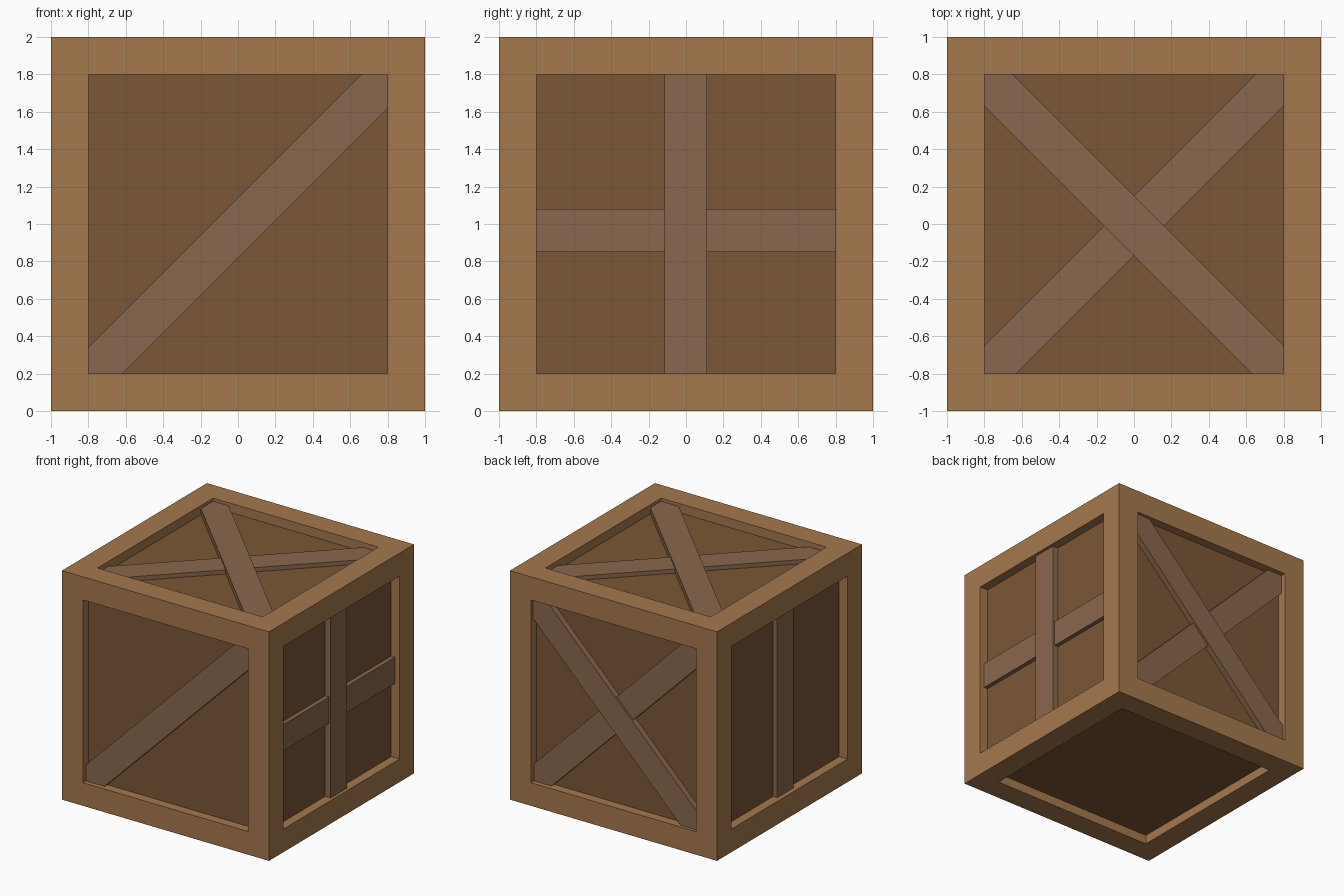
import bpy, bmesh
from mathutils import Matrix, Vector

if "Cube" in bpy.data.objects:
    bpy.data.objects.remove(bpy.data.objects["Cube"])

OPEN = 0.798        # half size of each framed opening
PANEL = 0.92        # distance of the panel surfaces from the crate centre
CENTRE = Vector((0, 0, 1))


def material(name, rgb):
    m = bpy.data.materials.new(name)
    m.diffuse_color = (*rgb, 1)
    m.use_nodes = True
    m.node_tree.nodes["Principled BSDF"].inputs["Base Color"].default_value = m.diffuse_color
    return m


FRAME_MAT = material("frame_wood", (0.376, 0.188, 0.076))
PANEL_MAT = material("panel_wood", (0.198, 0.095, 0.037))
BRACE_MAT = material("brace_wood", (0.254, 0.136, 0.074))


def finish(bm, name, mat):
    bmesh.ops.recalc_face_normals(bm, faces=bm.faces)
    mesh = bpy.data.meshes.new(name)
    bm.to_mesh(mesh)
    bm.free()
    mesh.materials.append(mat)
    ob = bpy.data.objects.new(name, mesh)
    ob.location = CENTRE
    bpy.context.collection.objects.link(ob)
    return ob


# Outer frame: inset every cube face, then turn the openings inwards
bm = bmesh.new()
bmesh.ops.create_cube(bm, size=2)
sides = bm.faces[:]
bmesh.ops.inset_individual(bm, faces=sides, thickness=1 - OPEN, use_even_offset=True)
for f in sides:
    n = f.normal.copy()
    inner = bmesh.ops.extrude_discrete_faces(bm, faces=[f])["faces"][0]
    bmesh.ops.translate(bm, verts=inner.verts, vec=-n * (1 - PANEL + 0.01))
    bmesh.ops.delete(bm, geom=[inner], context='FACES_ONLY')
finish(bm, "frame", FRAME_MAT)

# Recessed panels: one inner box showing through all six openings
bm = bmesh.new()
bmesh.ops.create_cube(bm, size=2 * PANEL)
finish(bm, "panels", PANEL_MAT)

# Face directions: (right, up) as seen from outside
FACES = {
    "front": ((1, 0, 0), (0, 0, 1)),
    "right": ((0, 1, 0), (0, 0, 1)),
    "back": ((-1, 0, 0), (0, 0, 1)),
    "left": ((0, -1, 0), (0, 0, 1)),
    "top": ((1, 0, 0), (0, 1, 0)),
}


def brace(name, face, profile, level):
    """Board with the given outline, rising from the panel to level."""
    u, v = (Vector(a) for a in FACES[face])
    n = u.cross(v)
    bm = bmesh.new()
    f = bm.faces.new([bm.verts.new((a, b, PANEL - 0.01)) for a, b in profile])
    ext = bmesh.ops.extrude_face_region(bm, geom=[f])["geom"]
    top = [g for g in ext if isinstance(g, bmesh.types.BMVert)]
    bmesh.ops.translate(bm, verts=top, vec=(0, 0, level - PANEL + 0.01))
    bm.transform(Matrix((u, v, n)).transposed().to_4x4())
    finish(bm, f"{face}_{name}", BRACE_MAT)


def diagonal(mirror=1, shift=-0.01, w=0.16):
    h = OPEN
    pts = [(-h, -h), (-h + w - shift, -h), (h, h - w + shift),
           (h, h), (h - w - shift, h), (-h, -h + w + shift)]
    return [(mirror * a, b) for a, b in pts]


def rect(u0, u1, v0, v1):
    return [(u0, v0), (u1, v0), (u1, v1), (u0, v1)]


LOW, HIGH = 0.957, 0.973

# Single diagonal on the front
brace("diagonal_brace", "front", diagonal(shift=-0.02), 0.96)

# Crossed diagonals on the top and back
for face in ("top", "back"):
    brace("lower_diagonal_brace", face, diagonal(), LOW)
    brace("upper_diagonal_brace", face, diagonal(-1), HIGH)

# Upright over a crossbar on the right, upright only on the left
upright = rect(-0.114, 0.112, -OPEN, OPEN)
brace("crossbar", "right", rect(-OPEN, OPEN, -0.15, 0.08), LOW)
brace("upright", "right", upright, HIGH)
brace("upright", "left", upright, 0.96)
